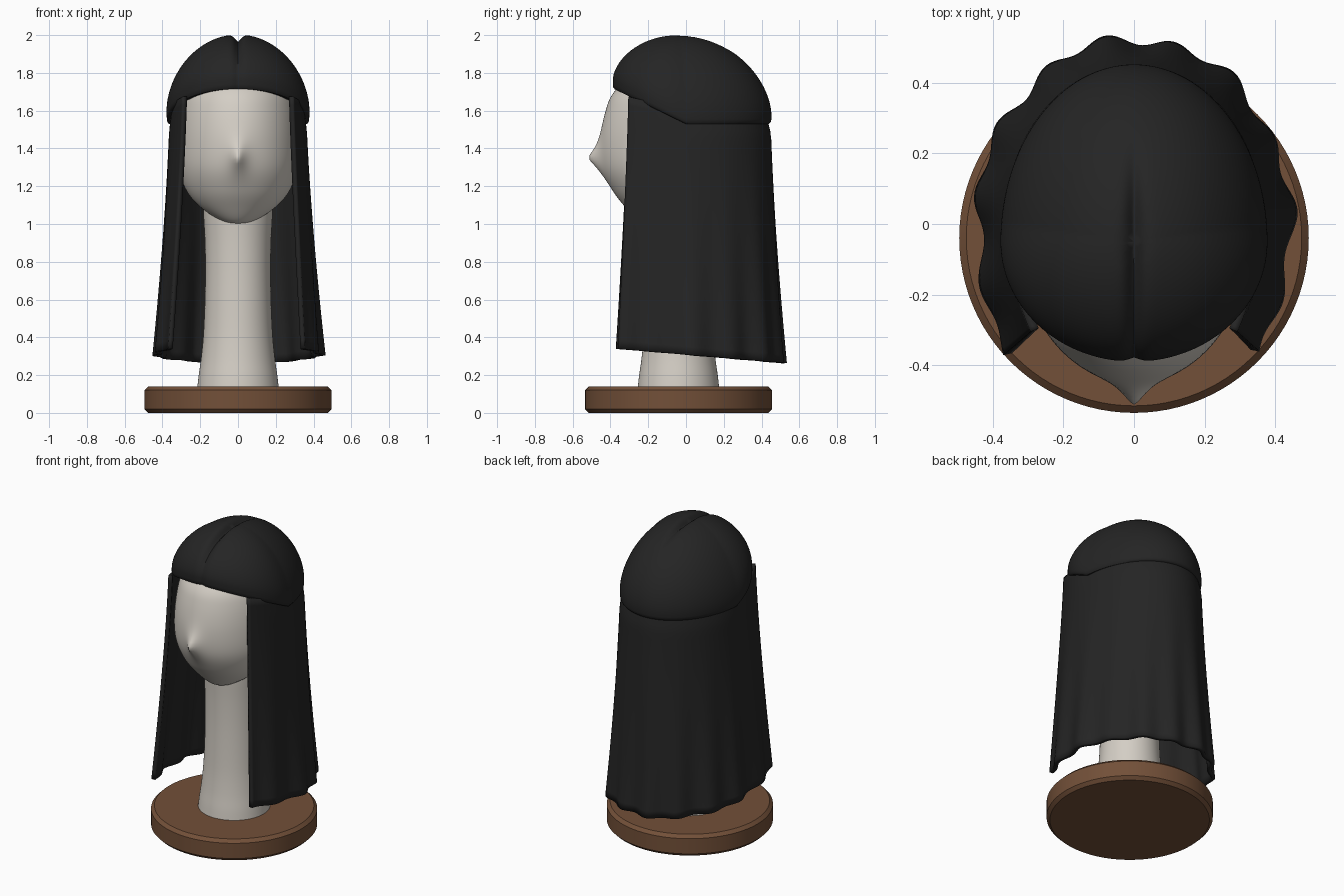
import bpy
from math import sin, cos, pi, exp, radians

if "Cube" in bpy.data.objects:
    bpy.data.objects.remove(bpy.data.objects["Cube"], do_unlink=True)


def material(name, rgb):
    m = bpy.data.materials.new(name)
    m.use_nodes = True
    m.diffuse_color = (*rgb, 1)
    bsdf = m.node_tree.nodes["Principled BSDF"]
    bsdf.inputs["Base Color"].default_value = (*rgb, 1)
    bsdf.inputs["Roughness"].default_value = 0.7
    return m


HAIR = material("black hair", (0.018, 0.018, 0.018))
SKIN = material("pale plaster", (0.66, 0.62, 0.56))
WOOD = material("brown wood", (0.17, 0.08, 0.04))


def surface(name, rows, mat, closed=True, cap_ends=True, angle=35):
    """Skin a list of equally long point rows with quads."""
    n = len(rows[0])
    verts = [p for row in rows for p in row]
    faces = []
    for r in range(len(rows) - 1):
        for i in range(n if closed else n - 1):
            j = (i + 1) % n
            faces.append((r * n + i, r * n + j, (r + 1) * n + j, (r + 1) * n + i))
    if cap_ends:
        last = (len(rows) - 1) * n
        faces.append(tuple(reversed(range(n))))
        faces.append(tuple(range(last, last + n)))
    mesh = bpy.data.meshes.new(name)
    mesh.from_pydata(verts, [], faces)
    mesh.materials.append(mat)
    obj = bpy.data.objects.new(name, mesh)
    bpy.context.collection.objects.link(obj)
    bpy.ops.object.select_all(action='DESELECT')
    obj.select_set(True)
    bpy.context.view_layer.objects.active = obj
    bpy.ops.object.shade_smooth_by_angle(angle=radians(angle))
    return obj


def ring(rx, ry, cy, z, n):
    return [(rx * cos(2 * pi * i / n), cy + ry * sin(2 * pi * i / n), z) for i in range(n)]


def smooth_rows(rows, steps):
    """Catmull-Rom interpolation between rows of numbers."""
    out = []
    for k in range(len(rows) - 1):
        a, b, c, d = (rows[max(0, min(len(rows) - 1, k + o))] for o in (-1, 0, 1, 2))
        for s in range(steps):
            t = s / steps
            out.append([0.5 * (2 * q + (r - p) * t + (2 * p - 5 * q + 4 * r - s_) * t ** 2
                               + (3 * q - p - 3 * r + s_) * t ** 3)
                        for p, q, r, s_ in zip(a, b, c, d)])
    return out + [rows[-1]]


AXIS_Y = -0.04

# Stand: chamfered wooden disc
disc = [(0.475, 0), (0.495, 0.02), (0.495, 0.12), (0.475, 0.14)]
surface("stand", [ring(r, r, AXIS_Y, z, 96) for r, z in disc], WOOD)

# Neck: flared column
neck = [(0.215, 0.138), (0.208, 0.2), (0.194, 0.3), (0.181, 0.45),
        (0.173, 0.7), (0.175, 0.9), (0.184, 1.08), (0.185, 1.25)]
surface("neck", [ring(r, r, AXIS_Y, z, 64) for r, z in smooth_rows(neck, 4)], SKIN)

# Head: egg from (z, half width, front y, back y), with a pointed nose
egg = [(1.0, .01, -.19, -.16), (1.015, .085, -.25, -.08), (1.09, .2, -.322, .06),
       (1.18, .275, -.388, .2), (1.3, .315, -.44, .3), (1.45, .325, -.45, .37),
       (1.6, .315, -.425, .38), (1.7, .29, -.38, .35), (1.8, .23, -.27, .27),
       (1.88, .14, -.15, .16), (1.92, .01, -.03, 0)]


def with_nose(p):
    x, y, z = p
    if y < -0.2:
        d = ((x / 0.042) ** 2 + ((z - 1.35) / 0.068) ** 2) ** 0.5
        y -= 0.07 * exp(-d ** 1.3)
    return x, y, z


surface("head", [[with_nose(p) for p in ring(w, (b - f) / 2, (f + b) / 2, z, 160)]
                 for z, w, f, b in smooth_rows(egg, 7)], SKIN, angle=60)


# Hair cap: dome with a rising front hem, rolled edge and a centre parting
def hem(y):
    return 1.53 + 0.185 * max(0, -y) / 0.39


def cap_point(a, radius, lift, dome):
    ry = 0.34 if sin(a) < 0 else 0.502
    edge_y = -0.05 + ry * sin(a)
    x = 0.378 * cos(a) * radius
    y = -0.05 + ry * sin(a) * radius
    low = hem(edge_y)
    z = low + lift
    if dome is not None:
        z = low + 0.05 + (2.003 - low - 0.05) * dome
    fade = max(0, min(1, (0.25 - y) / 0.25))
    groove = 0.04 * fade * exp(-(abs(x) / 0.022) ** 1.5)
    if dome is not None:
        z -= groove * dome
    if sin(a) < 0:
        y += groove * 0.3 * radius
    return x, y, z


dome_steps = [pi / 2 * i / 28 for i in range(1, 29)]
sections = [(0.004, 0, 1.0)]
sections += [(sin(p), 0, max(0, cos(p)) ** 1.15) for p in dome_steps]
sections += [(1, 0.025, None), (0.995, 0.01, None), (0.975, 0, None),
             (0.91, 0, None), (0.88, 0.05, None)]
SEG = 192
cap_rows = [[cap_point(-2 * pi * i / SEG, *s) for i in range(SEG)] for s in sections]
cap = surface("hair_cap", cap_rows, HAIR, cap_ends=False, angle=50)
# close the tiny hole at the crown by merging its first row
weld = cap.modifiers.new("weld", 'WELD')
weld.merge_threshold = 0.003

# Long hair: open-fronted flaring sheet with folds that deepen downward
START = radians(-36)
SPAN = pi - 2 * START
COLS, ROWS = 160, 30


def mix(a, b, t):
    return a + (b - a) * t


def hair_point(u, t):
    a = START + SPAN * u
    front = sin(a) < 0
    flare = t ** 1.25
    fold = 0.013 * t ** 2 * (sin(15 * a + 0.6) + 0.5 * sin(7 * a + 1))
    rx = mix(0.362, 0.445, flare) + fold
    ry = (mix(0.52, 0.62, flare) if front else mix(0.447, 0.525, flare)) + fold
    tuck = 1 - 0.05 * max(0, 1 - t / 0.08) * max(0, min(1, sin(a) + 0.6))
    x, y = rx * cos(a) * tuck, ry * sin(a) * tuck
    top = hem(y) + 0.05 * max(0, min(1, (y + 0.3) / 0.2))
    bottom = 0.309 - 0.084 * y
    return x, y, mix(top, bottom, t)


hair_rows = [[hair_point(c / COLS, r / ROWS) for c in range(COLS + 1)]
             for r in range(ROWS + 1)]
hair = surface("long_hair", [row[::-1] for row in hair_rows], HAIR,
               closed=False, cap_ends=False, angle=50)
solid = hair.modifiers.new("thickness", 'SOLIDIFY')
solid.thickness = 0.025
solid.offset = -1
